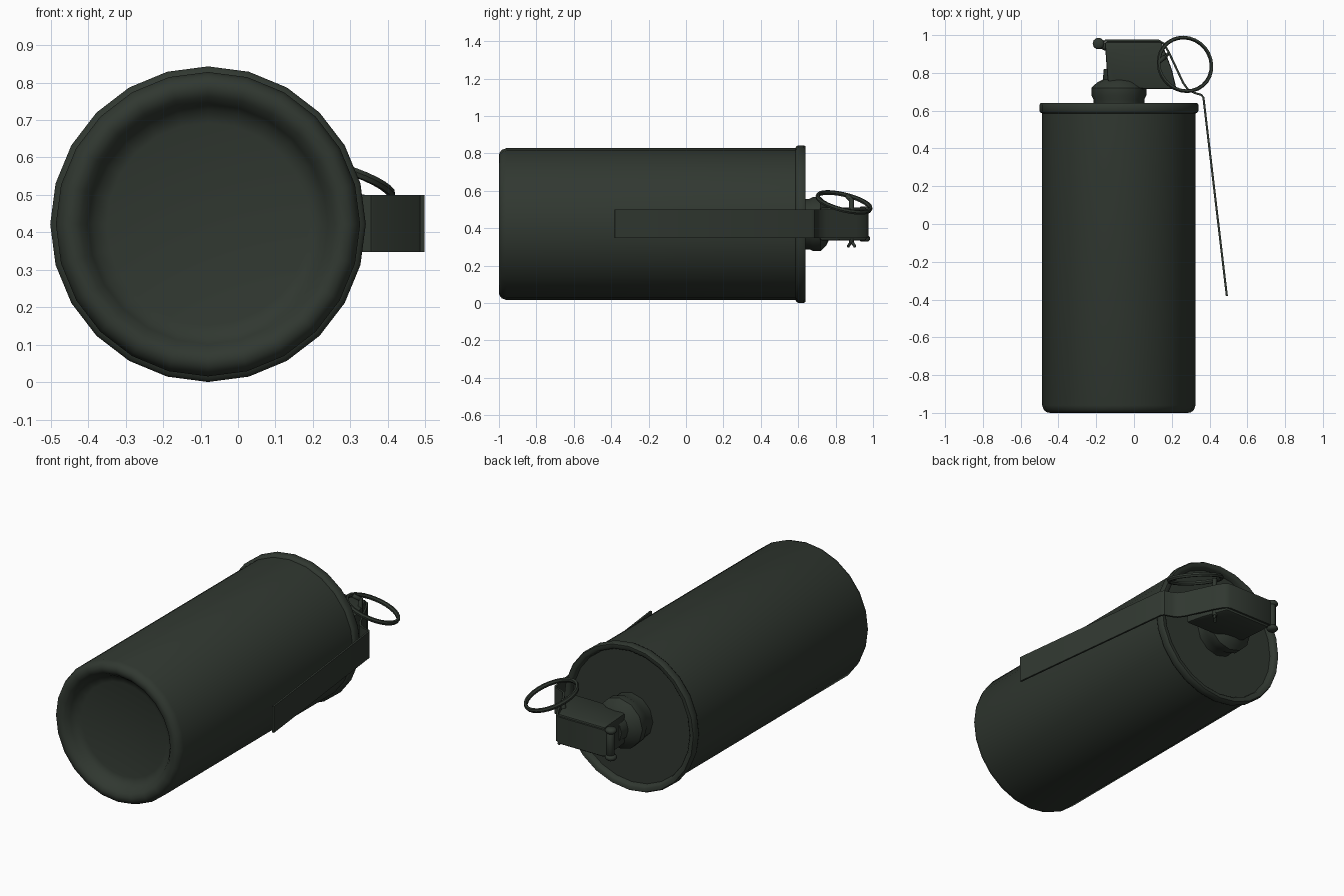
import bpy, bmesh, math
from mathutils import Vector, Matrix

if "Cube" in bpy.data.objects:
    bpy.data.objects.remove(bpy.data.objects["Cube"])

CX, CZ = -0.08, 0.422   # canister axis (runs along y)

mat = bpy.data.materials.new("dark olive")
mat.diffuse_color = (0.03, 0.039, 0.03, 1)
mat.use_nodes = True
mat.node_tree.nodes["Principled BSDF"].inputs["Base Color"].default_value = mat.diffuse_color


def finish(name, bm, angle=35):
    bmesh.ops.remove_doubles(bm, verts=bm.verts, dist=1e-5)
    bmesh.ops.recalc_face_normals(bm, faces=bm.faces)
    me = bpy.data.meshes.new(name)
    bm.to_mesh(me)
    bm.free()
    me.materials.append(mat)
    ob = bpy.data.objects.new(name, me)
    bpy.context.collection.objects.link(ob)
    bpy.ops.object.select_all(action='DESELECT')
    ob.select_set(True)
    bpy.context.view_layer.objects.active = ob
    bpy.ops.object.shade_smooth_by_angle(angle=math.radians(angle))
    return ob


def lathe(name, prof, n=24, matrix=None, closed=False, angle=35):
    """Spin (radius, height) points; default axis is the canister's y axis."""
    if matrix is None:
        matrix = Matrix.Translation((CX, 0, CZ)) @ Matrix.Rotation(-math.pi / 2, 4, 'X')
    bm = bmesh.new()
    rings = []
    for r, h in prof:
        rings.append([bm.verts.new(matrix @ Vector((r * math.cos(2 * math.pi * i / n),
                      r * math.sin(2 * math.pi * i / n), h))) for i in range(n)])
    pairs = list(zip(rings, rings[1:]))
    if closed:
        pairs.append((rings[-1], rings[0]))
    for a, b in pairs:
        for i in range(n):
            j = (i + 1) % n
            bm.faces.new((a[i], a[j], b[j], b[i]))
    return finish(name, bm, angle)


def slab(name, outline, z0, z1, bevel=0.0):
    """Extrude an (x, y) outline between two heights."""
    bm = bmesh.new()
    f = bm.faces.new([bm.verts.new((x, y, z0)) for x, y in outline])
    g = bmesh.ops.extrude_face_region(bm, geom=[f])
    for v in g['geom']:
        if isinstance(v, bmesh.types.BMVert):
            v.co.z = z1
    if bevel:
        bmesh.ops.bevel(bm, geom=bm.edges[:], offset=bevel, segments=2,
                        profile=0.5, affect='EDGES')
    return finish(name, bm)


def strip(name, path, z0, z1, t):
    """Thin bent sheet following an (x, y) path."""
    pts = [Vector(p) for p in path]
    off = []
    for i, p in enumerate(pts):
        d = (pts[min(i + 1, len(pts) - 1)] - pts[max(i - 1, 0)]).normalized()
        off.append(p - Vector((-d.y, d.x)) * t)
    return slab(name, [tuple(p) for p in pts + off[::-1]], z0, z1)


def rod(name, p, q, r, n=10):
    p, q = Vector(p), Vector(q)
    d = q - p
    m = Matrix.Translation(p) @ d.to_track_quat('Z', 'Y').to_matrix().to_4x4()
    k = d.length
    return lathe(name, [(0, 0), (r * .7, 0), (r, r * .3), (r, k - r * .3), (r * .7, k), (0, k)],
                 n, m, angle=50)


# canister with dished base, rounded bottom edge, and top lid with rim
lathe("canister_body", [
    (0, -0.925), (0.27, -0.93), (0.305, -0.94), (0.32, -0.965), (0.34, -0.99), (0.36, -1.0),
    (0.38, -0.998), (0.397, -0.985), (0.406, -0.96), (0.406, 0.59)], angle=50)
lathe("lid_rim", [
    (0.404, 0.585), (0.416, 0.59), (0.421, 0.60), (0.421, 0.63), (0.415, 0.64),
    (0.395, 0.64), (0.385, 0.63), (0.38, 0.61), (0, 0.61)], angle=50)

# fuse neck: collar, tapered nut and stem
lathe("fuse_neck", [
    (0.135, 0.60), (0.135, 0.66), (0.145, 0.68), (0.145, 0.72), (0.115, 0.75),
    (0.085, 0.765), (0.08, 0.82), (0, 0.82)], 12)

# fuse head block
slab("fuse_head", [(-0.155, 0.965), (-0.15, 0.90), (-0.14, 0.76), (-0.10, 0.725), (0.06, 0.715),
                   (0.225, 0.715), (0.20, 0.82), (0.145, 0.965)], 0.335, 0.51, 0.01)

# safety lever: over the head, down the slope, then along the canister
strip("safety_lever", [(-0.17, 0.965), (-0.15, 0.977), (0.13, 0.977), (0.16, 0.96), (0.19, 0.91),
                       (0.265, 0.75), (0.29, 0.715), (0.32, 0.70), (0.36, 0.688), (0.373, 0.67),
                       (0.497, -0.38)], 0.348, 0.50, 0.011)

# hinge pin with end caps
rod("hinge_pin", (-0.185, 0.955, 0.345), (-0.185, 0.955, 0.50), 0.022)
for i, z in enumerate((0.33, 0.485)):
    rod(f"hinge_cap_{i}", (-0.188, 0.955, z), (-0.188, 0.955, z + 0.03), 0.031)
rod("hinge_tab", (-0.19, 0.955, 0.42), (-0.13, 0.93, 0.42), 0.02)

# safety pin through the head with splayed ends and an eye for the ring
rod("safety_pin", (0.165, 0.885, 0.32), (0.165, 0.885, 0.56), 0.013, 8)
for s in (-1, 1):
    rod(f"pin_leg_{s}", (0.165, 0.885, 0.33), (0.165 + 0.02 * s, 0.885 + 0.02 * s, 0.30), 0.008, 6)
rod("pin_eye", (0.165, 0.885, 0.55), (0.13, 0.86, 0.575), 0.013, 8)

# tilted pull ring
normal = Vector((0.3, 0.25, 1)).normalized()
tilt = Matrix.Translation((0.27, 0.845, 0.538)) @ normal.to_track_quat('Z', 'Y').to_matrix().to_4x4()
lathe("pull_ring", [(0.14, -0.011), (0.152, -0.011), (0.156, 0), (0.152, 0.011),
                    (0.14, 0.011), (0.136, 0)], 28, tilt, closed=True)
